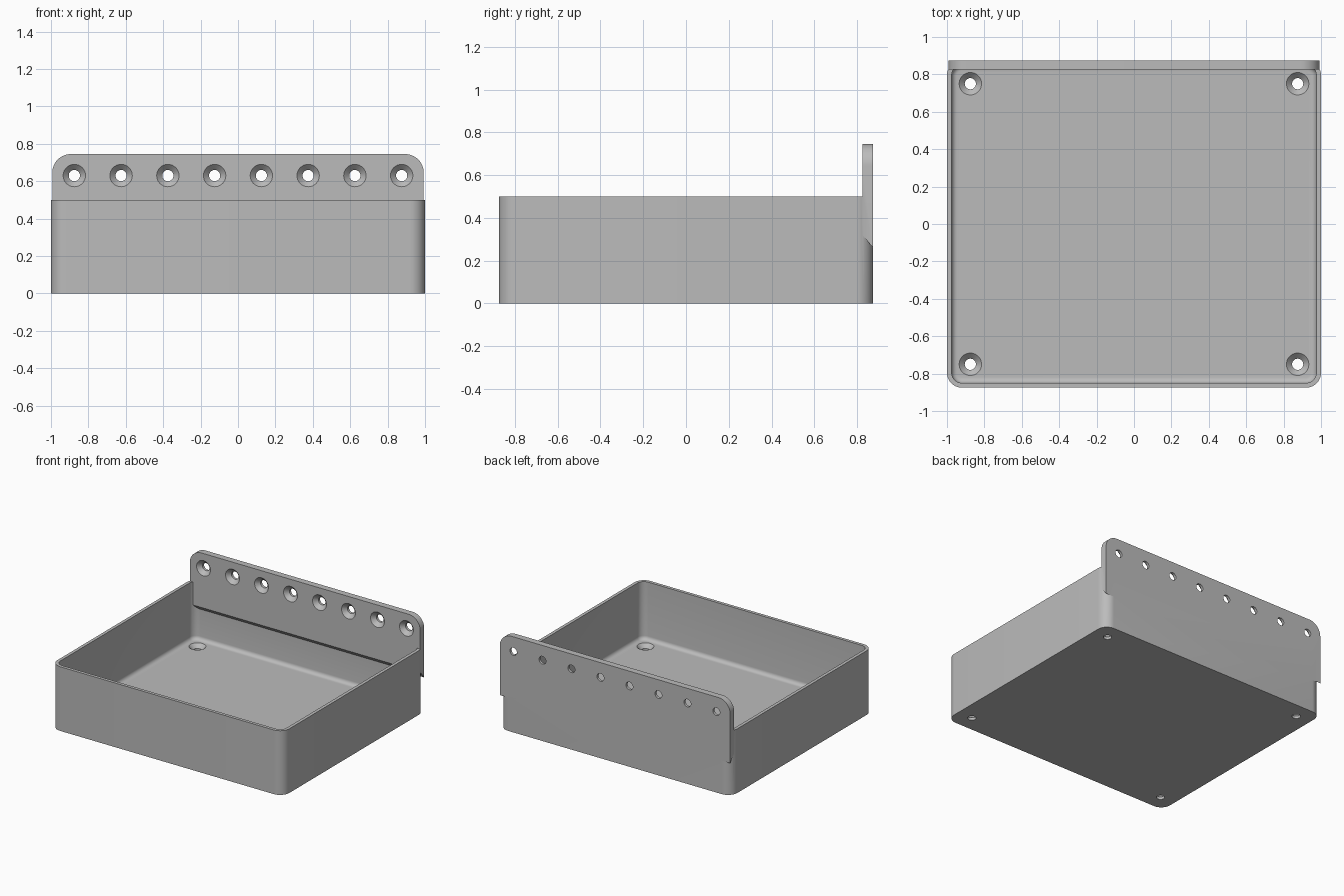
import bpy, bmesh, math
from mathutils import Matrix, Vector

cube = bpy.data.objects.get("Cube")
if cube:
    bpy.data.objects.remove(cube)

grey = bpy.data.materials.new("plain grey")
grey.use_nodes = True
colour = (0.5, 0.5, 0.5, 1)
grey.diffuse_color = colour
grey.node_tree.nodes["Principled BSDF"].inputs["Base Color"].default_value = colour


def rounded_rect(hx, hy, r, z, steps=10):
    """Outline of a rounded rectangle at height z."""
    pts = []
    for k, (sx, sy) in enumerate([(1, 1), (-1, 1), (-1, -1), (1, -1)]):
        for i in range(steps + 1):
            a = (k + i / steps) * math.pi / 2
            pts.append(Vector((sx * (hx - r) + r * math.cos(a),
                               sy * (hy - r) + r * math.sin(a), z)))
    return pts


def loft(name, rings):
    """Closed solid through a stack of matching outlines."""
    bm = bmesh.new()
    loops = [[bm.verts.new(p) for p in ring] for ring in rings]
    n = len(loops[0])
    for a, b in zip(loops, loops[1:]):
        for i in range(n):
            j = (i + 1) % n
            bm.faces.new((a[i], a[j], b[j], b[i]))
    bm.faces.new(loops[0][::-1])
    bm.faces.new(loops[-1])
    bmesh.ops.recalc_face_normals(bm, faces=bm.faces)
    mesh = bpy.data.meshes.new(name)
    bm.to_mesh(mesh)
    bm.free()
    mesh.materials.append(grey)
    obj = bpy.data.objects.new(name, mesh)
    bpy.context.collection.objects.link(obj)
    return obj


def boolean(target, other, operation):
    mod = target.modifiers.new(operation.lower(), "BOOLEAN")
    mod.operation, mod.object, mod.solver = operation, other, "EXACT"
    bpy.context.view_layer.objects.active = target
    bpy.ops.object.modifier_apply(modifier=mod.name)
    bpy.data.objects.remove(other)


def countersink(matrix):
    """Screw hole cutter: narrow bore opening to a wide cone along local z."""
    profile = [(0.03, -0.04), (0.03, 0.02), (0.06, 0.05), (0.06, 0.08)]
    rings = [[matrix @ Vector((r * math.cos(a), r * math.sin(a), z))
              for a in (math.tau * i / 32 for i in range(32))] for r, z in profile]
    return loft("hole_cutter", rings)


# Open tray with thin walls and a filleted floor
hx, hy, wall, floor, fillet = 1.0, 0.875, 0.025, 0.05, 0.03
rings = [rounded_rect(hx, hy, 0.08, 0), rounded_rect(hx, hy, 0.08, 0.5),
         rounded_rect(hx - wall, hy - wall, 0.055, 0.5)]
for i in range(7):
    a = i / 6 * math.pi / 2
    inset = fillet * (1 - math.cos(a))
    rings.append(rounded_rect(hx - wall - inset, hy - wall - inset, 0.055 - inset,
                              floor + fillet * (1 - math.sin(a))))
tray = loft("mounting_tray", rings)

# Back plate with rounded top corners and a sloping lower edge
px, top, r = 0.993, 0.745, 0.1


def plate_outline(y, bottom):
    pts = [Vector((-px, y, bottom)), Vector((px, y, bottom))]
    for side, start in ((1, 0), (-1, math.pi / 2)):
        for i in range(13):
            a = start + i / 12 * math.pi / 2
            pts.append(Vector((side * (px - r) + r * math.cos(a), y,
                               top - r + r * math.sin(a))))
    return pts


plate = loft("back_plate", [plate_outline(0.825, 0.32), plate_outline(0.875, 0.26)])
boolean(tray, plate, "UNION")

# Row of screw holes through the plate, opening to the front
for i in range(8):
    m = Matrix.Translation((-0.875 + 0.25 * i, 0.875, 0.63)) @ Matrix.Rotation(math.pi / 2, 4, "X")
    boolean(tray, countersink(m), "DIFFERENCE")

# Four screw holes in the floor
for x in (-0.875, 0.875):
    for y in (-0.75, 0.75):
        boolean(tray, countersink(Matrix.Translation((x, y, 0))), "DIFFERENCE")

bpy.ops.object.select_all(action="DESELECT")
tray.select_set(True)
bpy.context.view_layer.objects.active = tray
bpy.ops.object.shade_smooth_by_angle(angle=math.radians(30))
